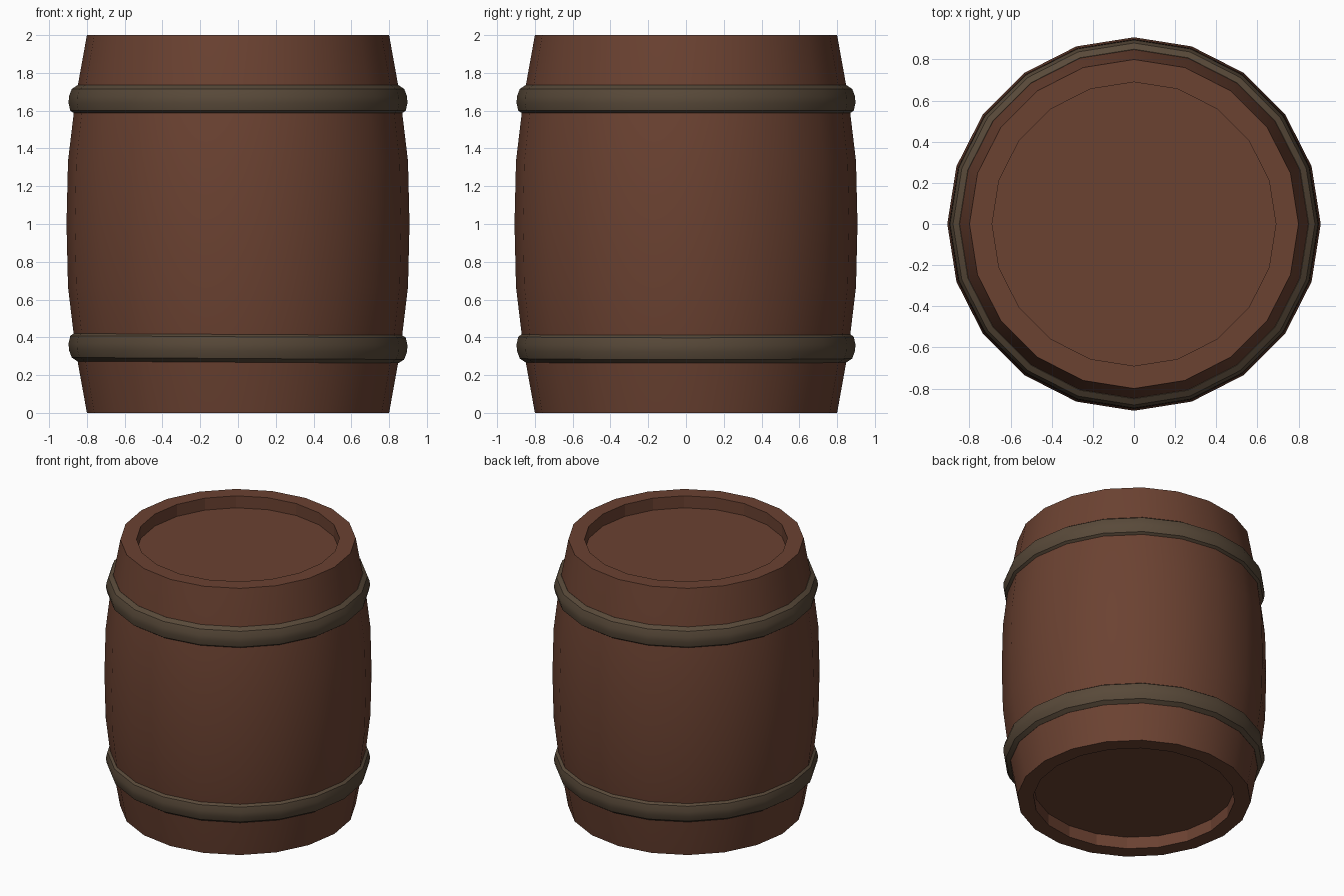
import bpy, math

default = bpy.data.objects.get("Cube")
if default:
    bpy.data.objects.remove(default, do_unlink=True)

SIDES = 20


def material(name, rgb):
    mat = bpy.data.materials.new(name)
    mat.use_nodes = True
    mat.diffuse_color = (*rgb, 1)
    mat.node_tree.nodes["Principled BSDF"].inputs["Base Color"].default_value = (*rgb, 1)
    return mat


def lathe(name, profile, mat, closed=False):
    """Spin a (radius, height) profile, given bottom to top on the outside, about z."""
    verts, faces, n = [], [], len(profile)
    for s in range(SIDES):
        a = 2 * math.pi * s / SIDES
        verts += [(r * math.cos(a), r * math.sin(a), z) for r, z in profile]
    for s in range(SIDES):
        a, b = s * n, (s + 1) % SIDES * n
        for i in range(n if closed else n - 1):
            j = (i + 1) % n
            faces.append((a + i, b + i, b + j, a + j))
    if not closed:  # flat heads fill both ends
        faces.append([s * n for s in reversed(range(SIDES))])
        faces.append([s * n + n - 1 for s in range(SIDES)])
    mesh = bpy.data.meshes.new(name)
    mesh.from_pydata(verts, [], faces)
    mesh.materials.append(mat)
    obj = bpy.data.objects.new(name, mesh)
    bpy.context.collection.objects.link(obj)
    bpy.ops.object.select_all(action='DESELECT')
    obj.select_set(True)
    bpy.context.view_layer.objects.active = obj
    bpy.ops.object.shade_smooth_by_angle(angle=math.radians(30))
    return obj


wood = material("brown wood", (0.147, 0.054, 0.031))
iron = material("dull iron", (0.098, 0.067, 0.041))

# Bulging staves with a recessed head at each end
lower = [(0.69, 0.09), (0.69, 0), (0.8, 0), (0.86, 0.333), (0.9, 0.667)]
upper = [(r, 2 - z) for r, z in reversed(lower)]
body = lathe("barrel_body", lower + [(0.908, 1)] + upper, wood)
for face in body.data.polygons:  # faceted recess walls
    if face.center.xy.length < 0.7:
        face.use_smooth = False

# Rounded hoops, the lower one mirrored and sitting slightly askew
hoop = [(0.82, -0.06), (0.865, -0.076), (0.888, -0.06), (0.897, -0.02),
        (0.895, 0.015), (0.88, 0.055), (0.85, 0.075), (0.82, 0.06)]
top = lathe("upper_hoop", hoop, iron, closed=True)
top.location.z = 1.66
bottom = lathe("lower_hoop", [(r, -z) for r, z in reversed(hoop)], iron, closed=True)
bottom.location.z = 0.343
bottom.rotation_euler.y = 0.006
